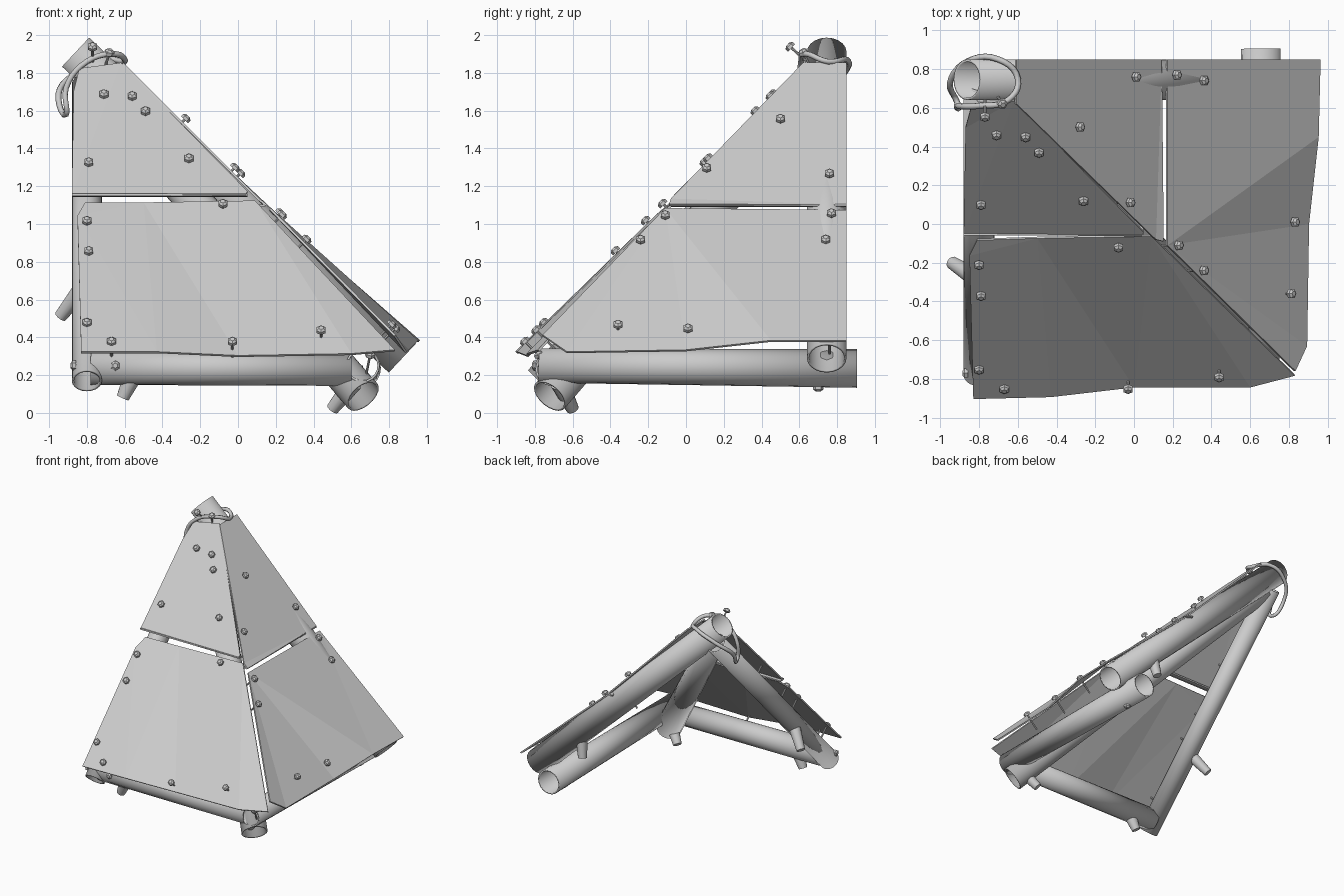
import bpy
import bmesh
from mathutils import Vector

old = bpy.data.objects.get("Cube")
if old:
    bpy.data.objects.remove(old, do_unlink=True)

grey = bpy.data.materials.new("bare_grey")
grey.use_nodes = True
COLOUR = (0.6, 0.6, 0.6, 1)
grey.diffuse_color = COLOUR
grey.node_tree.nodes["Principled BSDF"].inputs["Base Color"].default_value = COLOUR


def make_object(name, bm, smooth=False):
    bmesh.ops.recalc_face_normals(bm, faces=bm.faces)
    mesh = bpy.data.meshes.new(name)
    bm.to_mesh(mesh)
    bm.free()
    mesh.materials.append(grey)
    obj = bpy.data.objects.new(name, mesh)
    bpy.context.collection.objects.link(obj)
    if smooth:
        bpy.ops.object.select_all(action='DESELECT')
        obj.select_set(True)
        bpy.context.view_layer.objects.active = obj
        bpy.ops.object.shade_smooth_by_angle(angle=0.7)
    return obj


def add_cone(bm, start, end, r1, r2, sides, caps=True):
    start, end = Vector(start), Vector(end)
    axis = end - start
    made = bmesh.ops.create_cone(bm, cap_ends=caps, segments=sides,
                                 radius1=r1, radius2=r2, depth=axis.length)
    turn = axis.to_track_quat('Z', 'Y')
    for v in made["verts"]:
        v.co = turn @ v.co + (start + end) / 2


def tube(name, start, end, r1, r2):
    bm = bmesh.new()
    add_cone(bm, start, end, r1, r2, 20, caps=False)
    obj = make_object(name, bm, smooth=True)
    wall = obj.modifiers.new("wall", 'SOLIDIFY')
    wall.thickness = 0.012
    wall.offset = -1


def plate(name, points):
    bm = bmesh.new()
    face = bm.faces.new([bm.verts.new(p) for p in points])
    bmesh.ops.triangulate(bm, faces=[face])
    obj = make_object(name, bm)
    sheet = obj.modifiers.new("sheet", 'SOLIDIFY')
    sheet.thickness = 0.012
    sheet.offset = 0


def bolt(bm, head, normal, shank=0.15):
    head, normal = Vector(head), Vector(normal).normalized()
    add_cone(bm, head - normal * shank, head, 0.007, 0.007, 8)
    add_cone(bm, head - normal * 0.012, head + normal * 0.006, 0.027, 0.027, 6)
    add_cone(bm, head + normal * 0.006, head + normal * 0.016, 0.027, 0.014, 6)


# Frame of hollow poles
tube("back_pole", (-0.86, 0.745, 1.91), (0.87, 0.745, 0.29), 0.105, 0.105)
tube("side_pole", (-0.8, 0.74, 1.74), (-0.8, -0.78, 0.17), 0.08, 0.08)
tube("ridge_pole", (-0.76, 0.71, 1.73), (0.66, -0.72, 0.09), 0.08, 0.09)
tube("front_bottom_pole", (-0.78, -0.71, 0.24), (0.6, -0.71, 0.23), 0.08, 0.075)
tube("right_bottom_pole", (0.66, -0.78, 0.25), (0.655, 0.905, 0.235), 0.078, 0.09)

# Sheet plates
plate("front_upper_plate", [
    (-0.84, 0.61, 1.82), (-0.62, 0.64, 1.85), (0.05, -0.04, 1.17),
    (0.04, -0.06, 1.15), (-0.88, -0.05, 1.15), (-0.87, 0.5, 1.7)])
plate("front_lower_plate", [
    (-0.85, -0.16, 1.04), (-0.81, -0.08, 1.11), (-0.5, -0.07, 1.11),
    (0.09, -0.06, 1.12), (0.83, -0.78, 0.33), (0.6, -0.84, 0.31),
    (0, -0.84, 0.3), (-0.43, -0.89, 0.32), (-0.83, -0.9, 0.32)])
plate("right_upper_plate", [
    (-0.61, 0.62, 1.85), (-0.61, 0.85, 1.85), (0.14, 0.85, 1.1),
    (0.15, -0.09, 1.1), (0.11, -0.08, 1.13)])
plate("right_lower_plate", [
    (0.17, 0.85, 1.07), (0.96, 0.85, 0.38), (0.95, 0.45, 0.38),
    (0.9, 0, 0.33), (0.89, -0.63, 0.32), (0.83, -0.76, 0.41),
    (0.17, -0.11, 1.08)])

# Folded lips along the horizontal gap
plate("front_lip", [(-0.88, -0.06, 1.155), (0.05, -0.06, 1.155),
                    (0.05, -0.01, 1.15), (-0.88, -0.01, 1.15)])
plate("right_lip", [(0.145, -0.08, 1.1), (0.145, 0.85, 1.1),
                    (0.1, 0.85, 1.095), (0.1, -0.08, 1.095)])

# Bolts through the front plates, placed by x and z
bm = bmesh.new()
for x, z in [(-0.71, 1.69), (-0.56, 1.68), (-0.49, 1.6), (-0.79, 1.33),
             (-0.26, 1.35), (-0.08, 1.11), (-0.8, 1.02), (-0.79, 0.86),
             (-0.8, 0.48), (-0.67, 0.38), (-0.03, 0.38), (0.44, 0.44)]:
    bolt(bm, (x, z - 1.235, z), (0, -1, 1))
make_object("front_bolts", bm)

# Bolts through the right plates, placed by y and z
bm = bmesh.new()
for y, z in [(0.5, 1.56), (0.76, 1.27), (0.11, 1.3), (0.77, 1.06),
             (0.74, 0.92), (0.01, 0.45), (-0.36, 0.47), (0.76, 0.42),
             (-0.11, 1.05), (-0.24, 0.92)]:
    bolt(bm, (1.285 - z, y, z), (1, 0, 1))
make_object("right_bolts", bm)

# Bolts at the joints of the frame
bm = bmesh.new()
for head, normal in [((-0.77, 0.55, 1.94), (0, -1, 0.9)),
                     ((-0.68, 0.62, 1.91), (0.3, -0.5, 1)),
                     ((-0.87, -0.77, 0.25), (-1, 0, 0)),
                     ((-0.65, -0.8, 0.25), (0, -1, 0)),
                     ((0.655, 0.7, 0.13), (0, 0, -1)),
                     ((0.7, -0.78, 0.31), (0.2, -0.6, 1))]:
    bolt(bm, head, normal, 0.12)
make_object("joint_bolts", bm)

# Tapered pegs standing out of the poles
bm = bmesh.new()
for start, end in [((-0.8, -0.29, 0.69), (-0.94, -0.2, 0.51)),
                   ((-0.56, -0.71, 0.19), (-0.61, -0.7, 0.08)),
                   ((0.61, -0.67, 0.16), (0.5, -0.6, 0.02)),
                   ((0.45, 0.76, 0.64), (0.42, 0.79, 0.46))]:
    add_cone(bm, start, end, 0.05, 0.034, 14)
make_object("pegs", bm, smooth=True)

# Strap tied around the top joint
curve = bpy.data.curves.new("top_strap", 'CURVE')
curve.dimensions = '3D'
curve.bevel_depth = 0.016
curve.bevel_resolution = 1
curve.resolution_u = 5
path = [(-0.91, 0.62, 1.58), (-0.95, 0.73, 1.69), (-0.86, 0.84, 1.8),
        (-0.7, 0.85, 1.87), (-0.6, 0.75, 1.86), (-0.65, 0.64, 1.9),
        (-0.8, 0.61, 1.86), (-0.91, 0.61, 1.72)]
spline = curve.splines.new('BEZIER')
spline.bezier_points.add(len(path) - 1)
for point, co in zip(spline.bezier_points, path):
    point.co = co
    point.handle_left_type = point.handle_right_type = 'AUTO'
spline.use_cyclic_u = True
curve.materials.append(grey)
bpy.context.collection.objects.link(bpy.data.objects.new("top_strap", curve))
